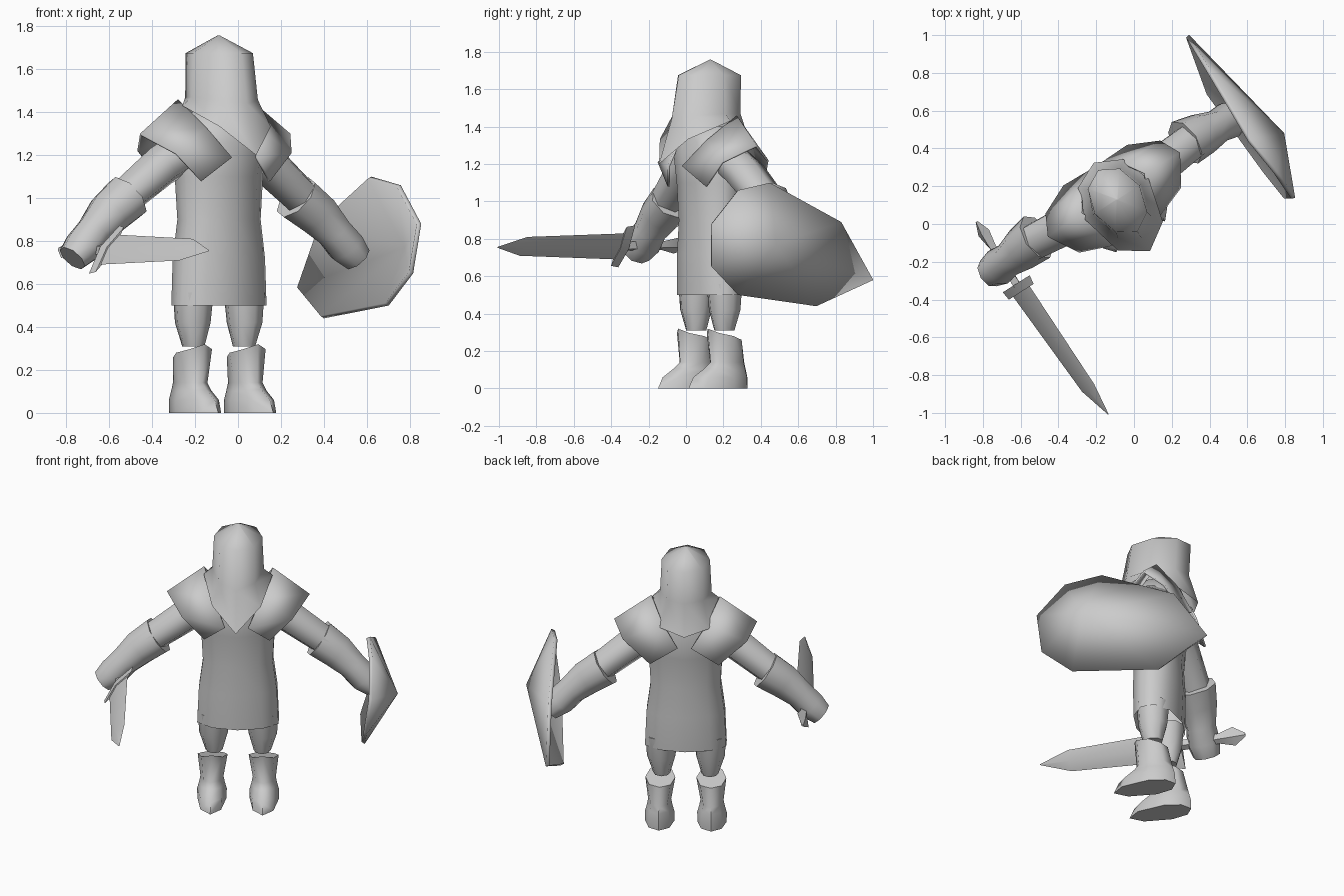
import bpy, bmesh
from math import sin, cos, tau, radians
from mathutils import Vector, Matrix

cube = bpy.data.objects.get("Cube")
if cube:
    bpy.data.objects.remove(cube, do_unlink=True)

grey = bpy.data.materials.new("plain grey")
grey.use_nodes = True
grey.diffuse_color = (0.6, 0.6, 0.6, 1)
grey.node_tree.nodes["Principled BSDF"].inputs["Base Color"].default_value = (0.6, 0.6, 0.6, 1)

# The figure is built facing -y, then turned into its standing pose
POSE = Matrix.Translation((-0.09, 0.13, 0)) @ Matrix.Rotation(radians(32.5), 4, 'Z')


def finish(name, bm, thickness=0, angle=65):
    bmesh.ops.recalc_face_normals(bm, faces=bm.faces)
    bm.transform(POSE)
    mesh = bpy.data.meshes.new(name)
    bm.to_mesh(mesh)
    bm.free()
    mesh.materials.append(grey)
    ob = bpy.data.objects.new(name, mesh)
    bpy.context.collection.objects.link(ob)
    if thickness:
        mod = ob.modifiers.new("thickness", 'SOLIDIFY')
        mod.thickness = thickness
        mod.offset = -1
    bpy.ops.object.select_all(action='DESELECT')
    ob.select_set(True)
    bpy.context.view_layer.objects.active = ob
    bpy.ops.object.shade_smooth_by_angle(angle=radians(angle))


def loft(name, rings, side=1, closed=True, start=True, **options):
    """Skin a list of point rings, mirrored in x when side is -1."""
    bm = bmesh.new()
    rows = [[bm.verts.new((p[0] * side, p[1], p[2])) for p in ring] for ring in rings]
    n = len(rows[0])
    for a, b in zip(rows, rows[1:]):
        for i in range(n if closed else n - 1):
            j = (i + 1) % n
            bm.faces.new((a[i], a[j], b[j], b[i]))
    if closed:
        bm.faces.new(rows[-1])
        if start:
            bm.faces.new(rows[0])
    finish(name, bm, **options)


def egg(z, half, front, back, x=0, n=8, drop_front=0, drop_back=0):
    """Level ring with separate front and back reach; front droops to a point, back broadly."""
    ring = []
    for i in range(n):
        a = tau * i / n
        c = cos(a)
        reach = back if c > 0 else front
        drop = drop_back * c ** 0.6 if c > 0 else drop_front * abs(c) ** 2.5
        ring.append((x + half * sin(a), c * reach, z - drop))
    return ring


def tube(stations, across, n=8):
    """Rings square to the path of stations: (x, y, z, radius, radius along across)."""
    across = Vector(across)
    points = [Vector(s[:3]) for s in stations]
    rings = []
    for k, s in enumerate(stations):
        d = points[min(k + 1, len(points) - 1)] - points[max(k - 1, 0)]
        other = d.cross(across).normalized()
        rings.append([points[k] + other * s[3] * cos(tau * i / n) + across * s[4] * sin(tau * i / n)
                      for i in range(n)])
    return rings


# Tunic, open at the hem
loft("tunic", [egg(z, h, f, b, n=10) for z, h, f, b in (
    (0.5, 0.248, 0.145, 0.13), (0.72, 0.238, 0.15, 0.14), (0.9, 0.213, 0.148, 0.13),
    (1.1, 0.224, 0.16, 0.15), (1.26, 0.235, 0.18, 0.17), (1.4, 0.15, 0.13, 0.12))], start=False)

# Hood with a pointed front and a broad back collar
loft("hood", [
    egg(1.43, 0.2, 0.325, 0.23, drop_front=0.23, drop_back=0.15),
    egg(1.47, 0.15, 0.245, 0.175, drop_front=0.03),
    egg(1.675, 0.14, 0.2, 0.185),
    egg(1.758, 0.004, 0.004, 0.004)], start=False, angle=80)

for side, word in ((1, "left"), (-1, "right")):
    # Shoulder guard: a bent strip running from chest to back
    inner = [(0.07, -0.225, 1.19), (0.14, -0.11, 1.33), (0.2, 0.04, 1.46),
             (0.13, 0.15, 1.33), (0.04, 0.21, 1.2)]
    outer = [(0.19, -0.15, 1.08), (0.32, -0.13, 1.21), (0.415, 0.03, 1.3),
             (0.36, 0.14, 1.22), (0.2, 0.215, 1.1)]
    loft(word + "_shoulder_guard", [inner, outer], side, closed=False, thickness=0.012, angle=40)

    # Arm and gauntlet
    loft(word + "_upper_arm", tube(((0.14, 0.02, 1.24, 0.1, 0.11), (0.3, 0.03, 1.15, 0.1, 0.115),
         (0.52, 0.05, 0.98, 0.088, 0.105)), (0, 1, 0), 6), side)
    loft(word + "_gauntlet", tube(((0.465, 0.06, 1.005, 0.115, 0.13), (0.57, 0.05, 0.93, 0.107, 0.115),
         (0.66, 0.04, 0.845, 0.088, 0.09), (0.725, 0.035, 0.775, 0.09, 0.1),
         (0.785, 0.035, 0.72, 0.07, 0.08)), (0, 1, 0), 8), side)

    # Leg and boot
    loft(word + "_thigh", [egg(z, h, d, d, x, n=8) for z, h, d, x in (
        (0.31, 0.05, 0.058, 0.14), (0.42, 0.083, 0.088, 0.143), (0.56, 0.095, 0.1, 0.14))], side)
    loft(word + "_boot", [
        egg(0, 0.085, 0.235, 0.14, 0.152),
        egg(0.06, 0.086, 0.205, 0.138, 0.152),
        egg(0.1, 0.075, 0.13, 0.128, 0.152, drop_front=-0.01),
        egg(0.14, 0.067, 0.095, 0.118, 0.152),
        egg(0.28, 0.087, 0.11, 0.092, 0.148, drop_front=-0.04, drop_back=0.025)], side)

# Shield: pointed at the rear, domed outward
bm = bmesh.new()
rim = [bm.verts.new(p) for p in (
    (0.79, 0.53, 0.58), (0.785, 0.33, 0.89), (0.77, -0.113, 1.1), (0.795, -0.33, 1.06),
    (0.8, -0.5, 0.88), (0.768, -0.48, 0.65), (0.748, -0.3, 0.5), (0.718, 0.215, 0.44))]
boss = bm.verts.new((0.935, -0.18, 0.77))
for a, b in zip(rim, rim[1:] + rim[:1]):
    bm.faces.new((a, b, boss))
if sum(f.normal.x for f in bm.faces) < 0:
    bmesh.ops.reverse_faces(bm, faces=bm.faces)
finish("shield", bm, thickness=0.022, angle=70)

# Sword: a flat plate rolled about its length, pointing forward from the right hand
ROLL = (0.6, 0, 0.8)
loft("sword_blade", tube(((-0.69, -0.1, 0.76, 0.015, 0.088), (-0.665, -0.76, 0.76, 0.012, 0.063),
     (-0.65, -0.935, 0.755, 0.002, 0.003)), ROLL, 4), angle=30)
loft("sword_guard", tube(((-0.69, -0.14, 0.76, 0.02, 0.13), (-0.69, -0.09, 0.76, 0.025, 0.14)), ROLL, 4), angle=30)
loft("sword_grip", tube(((-0.69, -0.1, 0.76, 0.025, 0.03), (-0.69, 0.14, 0.765, 0.02, 0.03),
     (-0.69, 0.23, 0.765, 0.018, 0.055), (-0.69, 0.3, 0.765, 0.005, 0.01)), ROLL, 4), angle=30)
